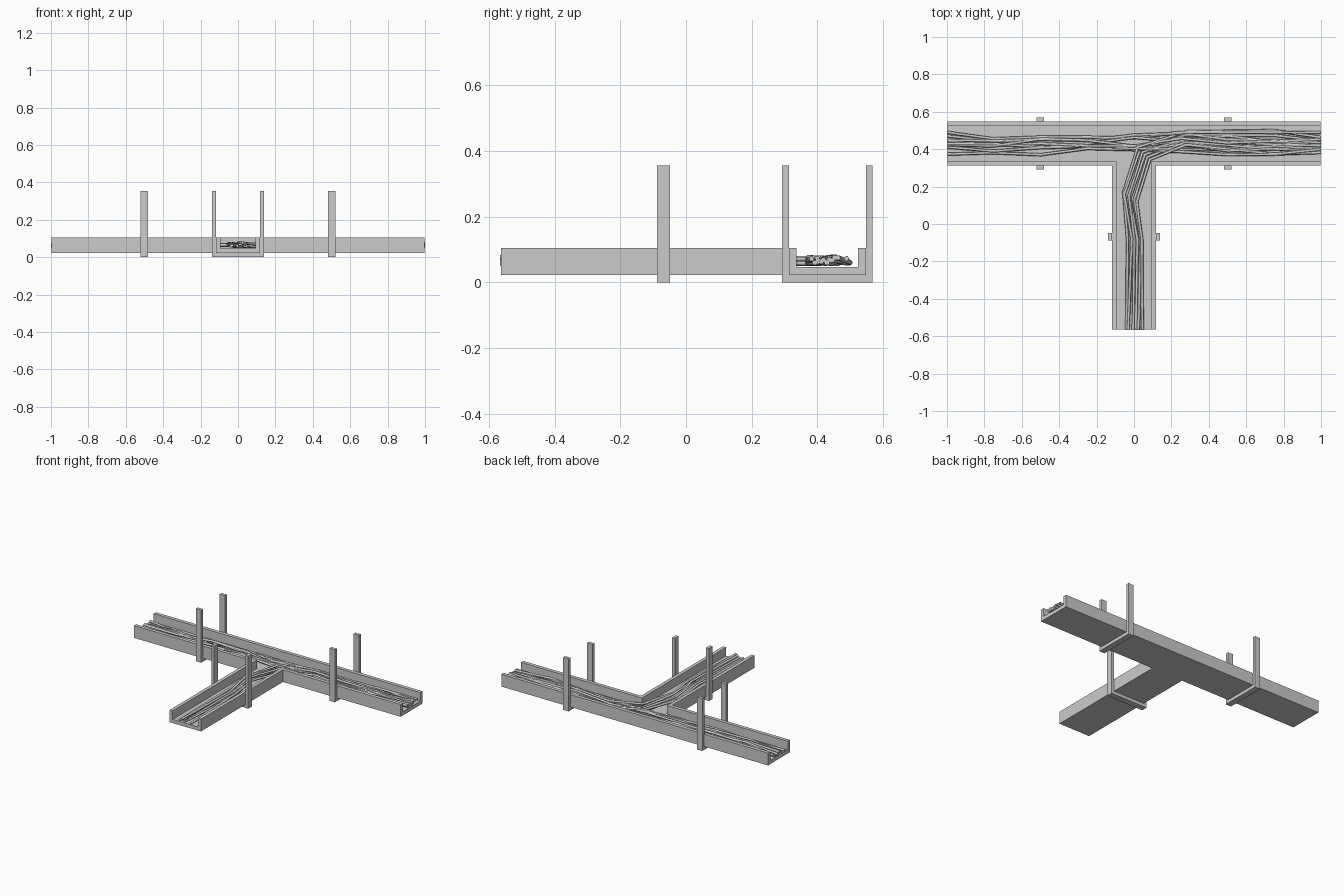
import bpy, bmesh, random

if "Cube" in bpy.data.objects:
    bpy.data.objects.remove(bpy.data.objects["Cube"])
random.seed(4)


def prism(name, pts, z0, z1):
    bm = bmesh.new()
    f = bm.faces.new([bm.verts.new((x, y, z0)) for x, y in pts])
    r = bmesh.ops.extrude_face_region(bm, geom=[f])
    verts = [v for v in r["geom"] if isinstance(v, bmesh.types.BMVert)]
    bmesh.ops.translate(bm, verts=verts, vec=(0, 0, z1 - z0))
    bmesh.ops.recalc_face_normals(bm, faces=bm.faces)
    me = bpy.data.meshes.new(name)
    bm.to_mesh(me)
    bm.free()
    ob = bpy.data.objects.new(name, me)
    bpy.context.collection.objects.link(ob)
    return ob


def tee(half_len, y0, y1, half_w, y_end):
    return [(-half_len, y0), (-half_w, y0), (-half_w, y_end), (half_w, y_end),
            (half_w, y0), (half_len, y0), (half_len, y1), (-half_len, y1)]


# T-shaped tray with a T-shaped channel cut out
tray = prism("cable_tray", tee(0.997, 0.313, 0.548, 0.117, -0.563), 0.022, 0.105)
cutter = prism("channel_cutter", tee(1.2, 0.337, 0.524, 0.094, -0.8), 0.047, 0.3)
cutter.hide_render = True
mod = tray.modifiers.new("channel", 'BOOLEAN')
mod.operation = 'DIFFERENCE'
mod.solver = 'EXACT'
mod.object = cutter
bpy.context.view_layer.objects.active = tray
bpy.ops.object.modifier_apply(modifier=mod.name)
bpy.data.objects.remove(cutter)


# U-shaped hanger: profile in the prism plane, then stood upright
def hanger(name, loc, along_y):
    w, t, h = 0.138, 0.021, 0.355
    pts = [(-w, 0), (w, 0), (w, h), (w - t, h), (w - t, t + 0.001),
           (t - w, t + 0.001), (t - w, h), (-w, h)]
    ob = prism(name, pts, -0.02, 0.02)
    ob.rotation_euler = (1.570796, 0, 1.570796 if along_y else 0)
    ob.location = loc


hanger("hanger_left", (-0.5, 0.4305, 0), True)
hanger("hanger_right", (0.5, 0.4305, 0), True)
hanger("hanger_branch", (0, -0.068, 0), False)


# Low-poly cables
def cable(name, pts, r=0.008):
    cu = bpy.data.curves.new(name, 'CURVE')
    cu.dimensions = '3D'
    cu.bevel_depth = r
    cu.bevel_resolution = 1
    cu.use_fill_caps = True
    sp = cu.splines.new('POLY')
    sp.points.add(len(pts) - 1)
    for p, co in zip(sp.points, pts):
        p.co = (*co, 1)
    bpy.context.collection.objects.link(bpy.data.objects.new(name, cu))


def height():
    return random.uniform(0.056, 0.078)


# Straight runs along the main tray
for i in range(8):
    base = 0.385 + i * 0.013
    pts = []
    for k in range(9):
        x = -1 + k * 0.25
        dy = random.uniform(-0.022, 0.022)
        pts.append((x, min(0.49, max(0.37, base + dy)), height()))
    cable(f"main_cable_{i}", pts)

# Runs that turn from the branch into the right arm
inner = [(0.045, -0.566), (0.045, -0.08), (0.01, 0.12), (0.085, 0.345),
         (0.28, 0.42), (0.75, 0.37), (1, 0.38)]
outer = [(-0.045, -0.566), (-0.03, -0.08), (-0.06, 0.17), (0.02, 0.41),
         (0.28, 0.49), (0.75, 0.495), (1, 0.465)]
for i in range(6):
    t = i / 5
    pts = []
    for k, (a, b) in enumerate(zip(inner, outer)):
        j = random.uniform(-0.006, 0.006)
        x = a[0] + (b[0] - a[0]) * t + (j if k < 3 else 0)
        y = a[1] + (b[1] - a[1]) * t + (j if k > 3 else 0)
        pts.append((x, y, height()))
    cable(f"branch_cable_{i}", pts)
